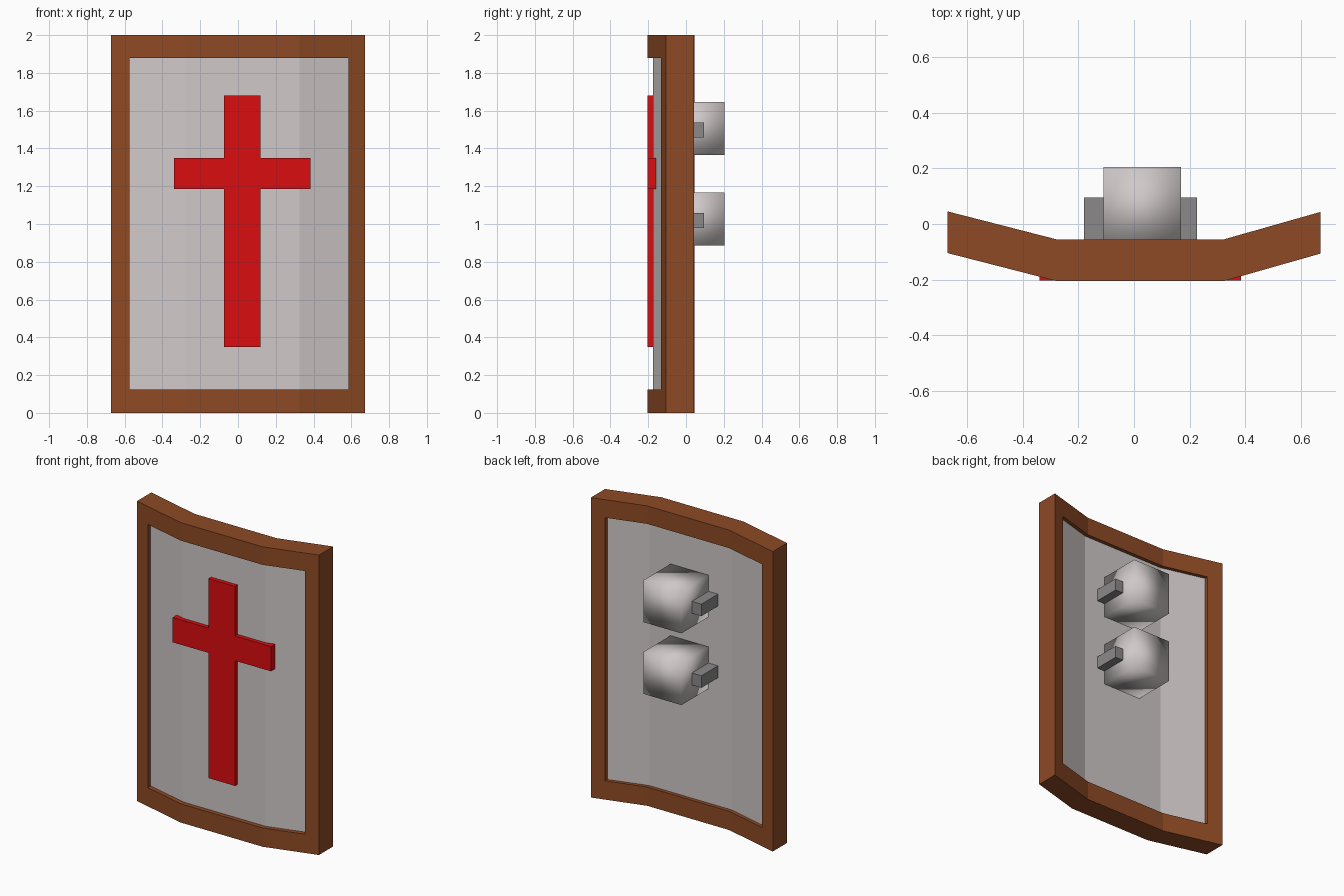
import bpy, bmesh

if "Cube" in bpy.data.objects:
    bpy.data.objects.remove(bpy.data.objects["Cube"])


def material(name, rgb):
    m = bpy.data.materials.new(name)
    m.diffuse_color = (*rgb, 1)
    m.use_nodes = True
    m.node_tree.nodes["Principled BSDF"].inputs["Base Color"].default_value = m.diffuse_color
    return m


WOOD = material("brown wood", (0.27, 0.068, 0.018))
METAL = material("light grey metal", (0.63, 0.58, 0.58))
DARK = material("dark grey", (0.26, 0.25, 0.25))
RED = material("red", (0.70, 0.004, 0.005))


def finish(bm, name, mat):
    bmesh.ops.recalc_face_normals(bm, faces=bm.faces)
    me = bpy.data.meshes.new(name)
    bm.to_mesh(me)
    bm.free()
    me.materials.append(mat)
    ob = bpy.data.objects.new(name, me)
    bpy.context.collection.objects.link(ob)
    return ob


def front_y(x):
    """Front of the bent shield: flat centre, wings folded back."""
    if x < -0.28:
        return -0.205 + (-0.28 - x) * 0.10 / 0.39
    if x > 0.325:
        return -0.205 + (x - 0.325) * 0.098 / 0.345
    return -0.205


def bent_slab(name, xs, zs, inset, thick, mat, hole=None):
    """Grid of cells following the bend, thickened along y; hole(i, j) skips cells."""
    bm = bmesh.new()
    v = [[bm.verts.new((x, front_y(x) + inset, z)) for z in zs] for x in xs]
    for i in range(len(xs) - 1):
        for j in range(len(zs) - 1):
            if not (hole and hole(i, j)):
                bm.faces.new((v[i][j], v[i + 1][j], v[i + 1][j + 1], v[i][j + 1]))
    front = list(bm.faces)
    ext = bmesh.ops.extrude_face_region(bm, geom=front, use_keep_orig=True)
    moved = [g for g in ext["geom"] if isinstance(g, bmesh.types.BMVert)]
    bmesh.ops.translate(bm, vec=(0, thick, 0), verts=moved)
    return finish(bm, name, mat)


def box(name, lo, hi, mat, smooth=False):
    bm = bmesh.new()
    bmesh.ops.create_cube(bm, size=1)
    for v in bm.verts:
        v.co = [(a + b) / 2 + c * (b - a) for a, b, c in zip(lo, hi, v.co)]
    for f in bm.faces:
        f.smooth = smooth
    return finish(bm, name, mat)


# Wooden frame around the rectangular opening
bent_slab("frame", [-0.672, -0.575, -0.28, 0.325, 0.585, 0.672],
          [0, 0.125, 1.88, 2], 0, 0.15, WOOD,
          hole=lambda i, j: 0 < i < 4 and j == 1)

# Recessed metal panel
bent_slab("panel", [-0.59, -0.28, 0.325, 0.60], [0.11, 1.895], 0.03, 0.095, METAL)

# Raised cross on the front, as one outline extruded back into the panel
outline = [(-0.075, 0.35), (0.12, 0.35), (0.12, 1.185), (0.385, 1.185),
           (0.385, 1.35), (0.12, 1.35), (0.12, 1.68), (-0.075, 1.68),
           (-0.075, 1.35), (-0.34, 1.35), (-0.34, 1.185), (-0.075, 1.185)]
bm = bmesh.new()
f = bm.faces.new([bm.verts.new((x, -0.203, z)) for x, z in outline])
ext = bmesh.ops.extrude_face_region(bm, geom=[f], use_keep_orig=True)
bmesh.ops.translate(bm, vec=(0, 0.045, 0),
                    verts=[g for g in ext["geom"] if isinstance(g, bmesh.types.BMVert)])
finish(bm, "cross", RED)

# Two grips on the back: soft-shaded block with a dark bar through it
for tag, z in (("lower", 1.027), ("upper", 1.505)):
    box(tag + "_grip", (-0.11, -0.085, z - 0.14), (0.17, 0.205, z + 0.14), METAL, True)
    zb = z - 0.008
    box(tag + "_grip_bar", (-0.18, -0.085, zb - 0.04), (0.227, 0.095, zb + 0.04), DARK)
